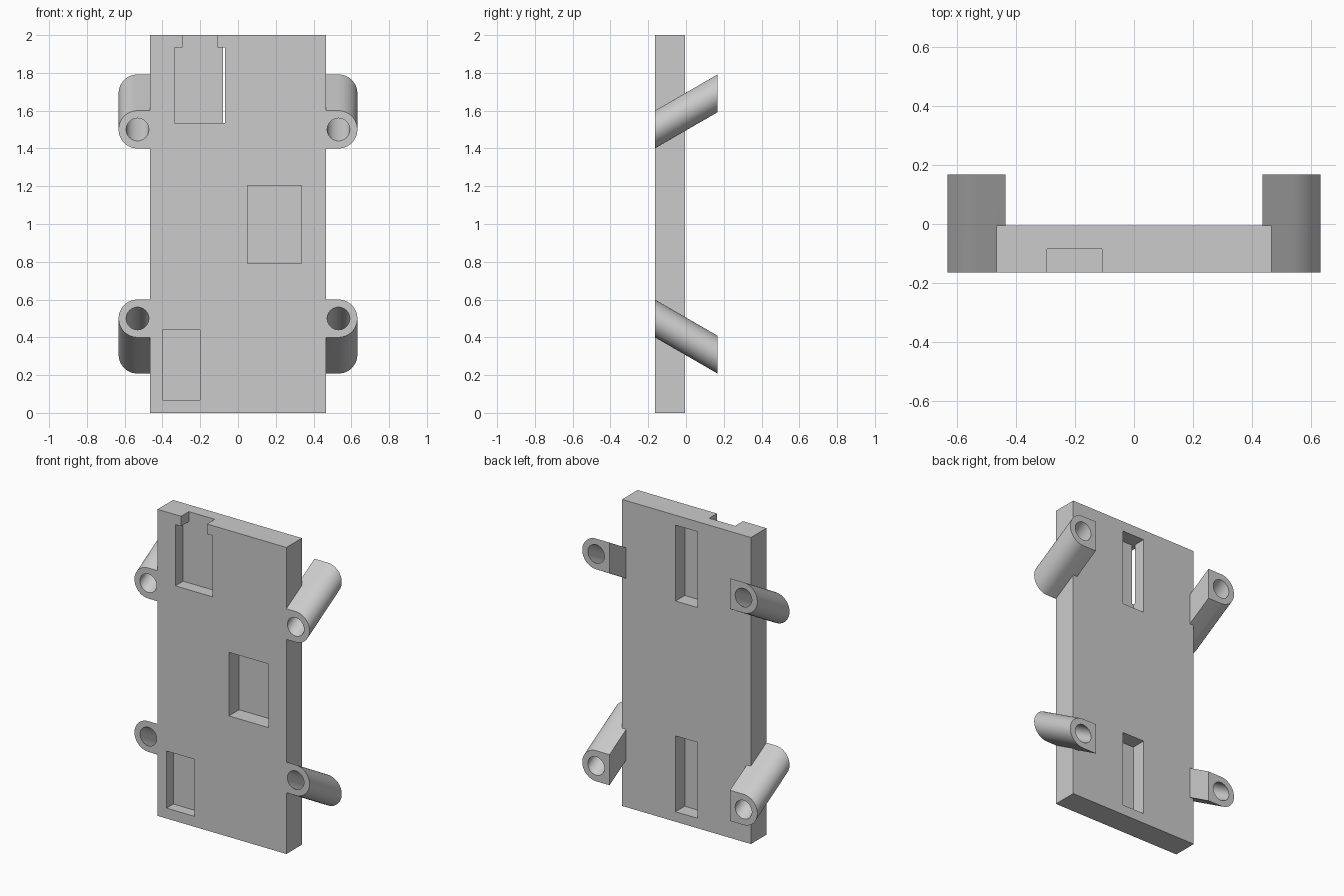
import bpy, bmesh, math

old = bpy.data.objects.get("Cube")
if old:
    bpy.data.objects.remove(old, do_unlink=True)

FRONT, BACK, LUG_BACK = -0.165, -0.005, 0.167
SLOPE = math.tan(math.radians(30))

grey = bpy.data.materials.new("plain grey")
grey.use_nodes = True
grey.diffuse_color = (0.6, 0.6, 0.6, 1)
grey.node_tree.nodes["Principled BSDF"].inputs["Base Color"].default_value = (0.6, 0.6, 0.6, 1)


def prism(name, outline, y0, y1, slope=0.0):
    """Extrude an x-z outline along y; slope leans it up or down with depth."""
    bm = bmesh.new()
    rings = [[bm.verts.new((x, y, z + slope * (y - FRONT))) for x, z in outline]
             for y in (y0, y1)]
    for ring in rings:
        bm.faces.new(ring)
    n = len(outline)
    for i in range(n):
        j = (i + 1) % n
        bm.faces.new((rings[0][i], rings[0][j], rings[1][j], rings[1][i]))
    bmesh.ops.recalc_face_normals(bm, faces=bm.faces)
    mesh = bpy.data.meshes.new(name)
    bm.to_mesh(mesh)
    bm.free()
    mesh.materials.append(grey)
    obj = bpy.data.objects.new(name, mesh)
    bpy.context.collection.objects.link(obj)
    return obj


def box(name, x0, x1, z0, z1, y0, y1):
    return prism(name, [(x0, z0), (x1, z0), (x1, z1), (x0, z1)], y0, y1)


def arc(cx, cz, r, start, end, steps):
    angles = [math.radians(start + (end - start) * i / steps) for i in range(steps + 1)]
    return [(cx + r * math.cos(a), cz + r * math.sin(a)) for a in angles]


def combine(target, tool, operation):
    """Apply a boolean and discard the tool object."""
    tool.hide_render = True
    mod = target.modifiers.new("join", "BOOLEAN")
    mod.operation, mod.solver, mod.object = operation, "EXACT", tool
    bpy.context.view_layer.objects.active = target
    bpy.ops.object.modifier_apply(modifier=mod.name)
    bpy.data.objects.remove(tool, do_unlink=True)


# Flat upright plate
plate = box("mounting_plate", -0.465, 0.465, 0, 2, FRONT, BACK)

# Four slanted lugs fused to the sides, each with a slanted through hole
for side in (-1, 1):
    for z, lean in ((1.5, SLOPE), (0.5, -SLOPE)):
        outline = [(0.435, z - 0.1)] + arc(0.532, z, 0.1, -90, 90, 24) + [(0.435, z + 0.1)]
        hole = arc(0.532, z, 0.06, 0, 360, 40)[:-1]
        lug = prism("lug", [(side * x, h) for x, h in outline], FRONT, LUG_BACK, lean)
        combine(plate, lug, "UNION")
        bore = prism("bore", [(side * x, h) for x, h in hole],
                     FRONT - 0.05, LUG_BACK + 0.05, lean)
        combine(plate, bore, "DIFFERENCE")

# Front pockets: socket, its open top notch, middle and lower recesses
for x0, x1, z0, z1, depth in ((-0.337, -0.069, 1.535, 1.935, 0.08),
                              (-0.295, -0.108, 1.9, 2.1, 0.08),
                              (0.05, 0.335, 0.79, 1.205, 0.105),
                              (-0.4, -0.2, 0.068, 0.44, 0.07)):
    combine(plate, box("pocket", x0, x1, z0, z1, FRONT - 0.1, FRONT + depth), "DIFFERENCE")

# Two tall slots in the back; the upper one breaks into the socket
for z0 in (0.065, 1.44):
    combine(plate, box("slot", -0.079, 0.079, z0, z0 + 0.495, BACK - 0.095, BACK + 0.1),
            "DIFFERENCE")

# Smooth the round lugs and keep all corners sharp
bpy.ops.object.select_all(action="DESELECT")
plate.select_set(True)
bpy.context.view_layer.objects.active = plate
bpy.ops.object.shade_smooth_by_angle(angle=math.radians(30))
